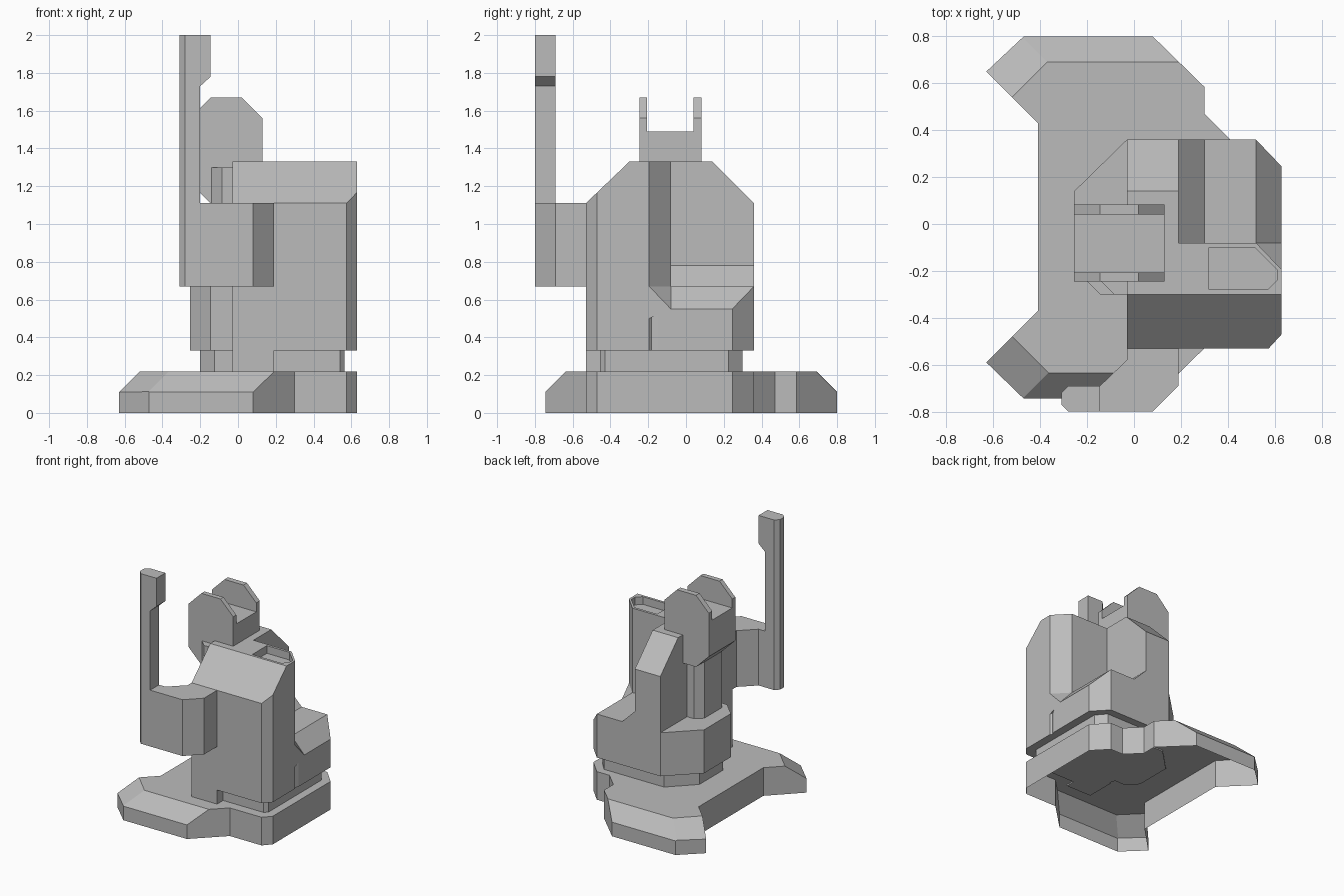
import bpy
import bmesh
from mathutils import Vector

if "Cube" in bpy.data.objects:
    bpy.data.objects.remove(bpy.data.objects["Cube"], do_unlink=True)

grey = bpy.data.materials.new("plain_grey")
grey.use_nodes = True
colour = (0.5, 0.5, 0.5, 1)
grey.diffuse_color = colour
grey.node_tree.nodes["Principled BSDF"].inputs["Base Color"].default_value = colour


def finish(name, bm):
    bmesh.ops.recalc_face_normals(bm, faces=bm.faces)
    mesh = bpy.data.meshes.new(name)
    bm.to_mesh(mesh)
    bm.free()
    mesh.materials.append(grey)
    obj = bpy.data.objects.new(name, mesh)
    bpy.context.collection.objects.link(obj)
    return obj


def prism_mesh(outline, low, high, axis="z"):
    """Extrude a flat outline along z, or an xz outline along y, or a yz outline along x."""
    place = {"z": lambda a, b, c: (a, b, c),
             "y": lambda a, b, c: (a, c, b),
             "x": lambda a, b, c: (c, a, b)}[axis]
    bm = bmesh.new()
    rings = [[bm.verts.new(place(a, b, c)) for a, b in outline] for c in (low, high)]
    bm.faces.new(rings[0])
    bm.faces.new(rings[1])
    n = len(outline)
    for i in range(n):
        j = (i + 1) % n
        bm.faces.new((rings[0][i], rings[0][j], rings[1][j], rings[1][i]))
    bmesh.ops.recalc_face_normals(bm, faces=bm.faces)
    return bm


def prism(name, outline, low, high, axis="z"):
    return finish(name, prism_mesh(outline, low, high, axis))


def slice_off(bm, point, normal):
    """Remove everything beyond a plane and close the cut."""
    geom = bm.verts[:] + bm.edges[:] + bm.faces[:]
    bmesh.ops.bisect_plane(bm, geom=geom, plane_co=point, plane_no=normal, clear_outer=True)
    bmesh.ops.holes_fill(bm, edges=[e for e in bm.edges if e.is_boundary], sides=0)
    bmesh.ops.recalc_face_normals(bm, faces=bm.faces)


# Base slab with two sloping feet and an open underside
base_outline = [(-.63, -.59), (-.47, -.745), (.08, -.745), (.3, -.53), (.575, -.53),
                (.63, -.47), (.63, .245), (.52, .36), (.41, .36), (.3, .47), (.3, .585),
                (.08, .8), (-.47, .8), (-.63, .65), (-.41, .43), (-.41, -.37)]
bm = prism_mesh(base_outline, 0, .22)
slice_off(bm, (0, .8, .11), (0, 1, 1))
slice_off(bm, (0, -.745, .11), (0, -1, 1))
slice_off(bm, (-.63, .65, .11), (-1, 1, 2))
slice_off(bm, (-.63, -.59, .11), (-1, -1, 2))
under = [f for f in bm.faces if f.calc_center_median().z < .001]
bmesh.ops.delete(bm, geom=under, context="FACES_ONLY")
finish("base", bm)

# Recessed neck and its front filler
prism("neck", [(-.2, .12), (-.02, .3), (.5, .3), (.565, .225), (.565, -.43), (.54, -.455),
               (.02, -.455), (-.03, -.25), (-.125, -.25), (-.2, -.17)], .21, .34)
prism("neck_front", [(-.03, -.53), (.19, -.53), (.19, -.3), (-.03, -.3)], .21, .34)

# Lower hull, with a sloped shelf along its left edge
bm = prism_mesh([(-.255, .14), (-.03, .36), (.52, .36), (.63, .245), (.63, -.15),
                 (.575, -.3), (-.145, -.3), (-.255, -.19)], .33, .67)
slice_off(bm, (.52, 0, .67), (1, 0, .92))
finish("lower_hull", bm)
prism("shelf_ramp", [(.19, .66), (.31, .66), (.3, .67), (.19, .78)], -.08, .36, "y")

# Front tower with a sloping brow
bm = prism_mesh([(-.03, -.53), (.575, -.53), (.63, -.47), (.63, -.195),
                 (.52, -.08), (-.03, -.08)], .33, 1.33)
slice_off(bm, (0, -.53, 1.11), (0, -.22, .23))
tower = finish("front_tower", bm)

# Hatch recess in the tower roof
cutter = prism("hatch_cutter", [(.32, -.28), (.57, -.28), (.61, -.24), (.61, -.195),
                                (.515, -.1), (.32, -.1)], 1.27, 1.4)
cutter.hide_render = True
cutter.hide_viewport = True
cut = tower.modifiers.new("hatch", "BOOLEAN")
cut.operation = "DIFFERENCE"
cut.solver = "EXACT"
cut.object = cutter
cutter.hide_set(True)

# Small corner fillet where the tower meets the shelf
bm = bmesh.new()
for p in [(.63, -.195, .67), (.52, -.08, .67), (.63, -.08, .55),
          (.63, -.195, .5), (.52, -.195, .5)]:
    bm.verts.new(Vector(p))
bmesh.ops.convex_hull(bm, input=bm.verts)
finish("tower_fillet", bm)

# Rear spine
prism("rear_spine", [(-.2, .4), (.36, .4), (.36, 1.11), (.14, 1.33), (-.2, 1.33)],
      -.03, .19, "x")

# Column and cradle on the right shoulder
prism("cradle_column", [(-.145, -.24), (-.145, -.02), (-.09, .03), (0, .03), (0, -.3),
                        (-.085, -.3)], .6, 1.3)
cheek = [(-.255, 1.56), (-.145, 1.67), (.02, 1.67), (.13, 1.56), (.13, 1.22),
         (.02, 1.11), (-.145, 1.11), (-.255, 1.22)]
for name, low, high in [("front_cheek", -.245, -.207), ("rear_cheek", .04, .083)]:
    prism(name, cheek, low, high, "y")
prism("cradle_block", [(-.255, 1.49), (.13, 1.49), (.13, 1.22), (.02, 1.11),
                       (-.145, 1.11), (-.255, 1.22)], -.21, .045, "y")

# Bent arm reaching forward from the tower
prism("arm", [(-.2, -.8), (.08, -.8), (.19, -.69), (.19, -.5), (-.03, -.5),
              (-.03, -.58), (-.145, -.69), (-.2, -.69)], .67, 1.11)

# Tall mast with a wider head
bm = prism_mesh([(-.31, .67), (-.2, .67), (-.2, 1.73), (-.145, 1.78), (-.145, 2), (-.31, 2)],
                -.8, -.69, "y")
slice_off(bm, (-.28, -.8, 0), (-1, -1, 0))
slice_off(bm, (-.28, -.69, 0), (-1, 1, 0))
finish("mast", bm)
